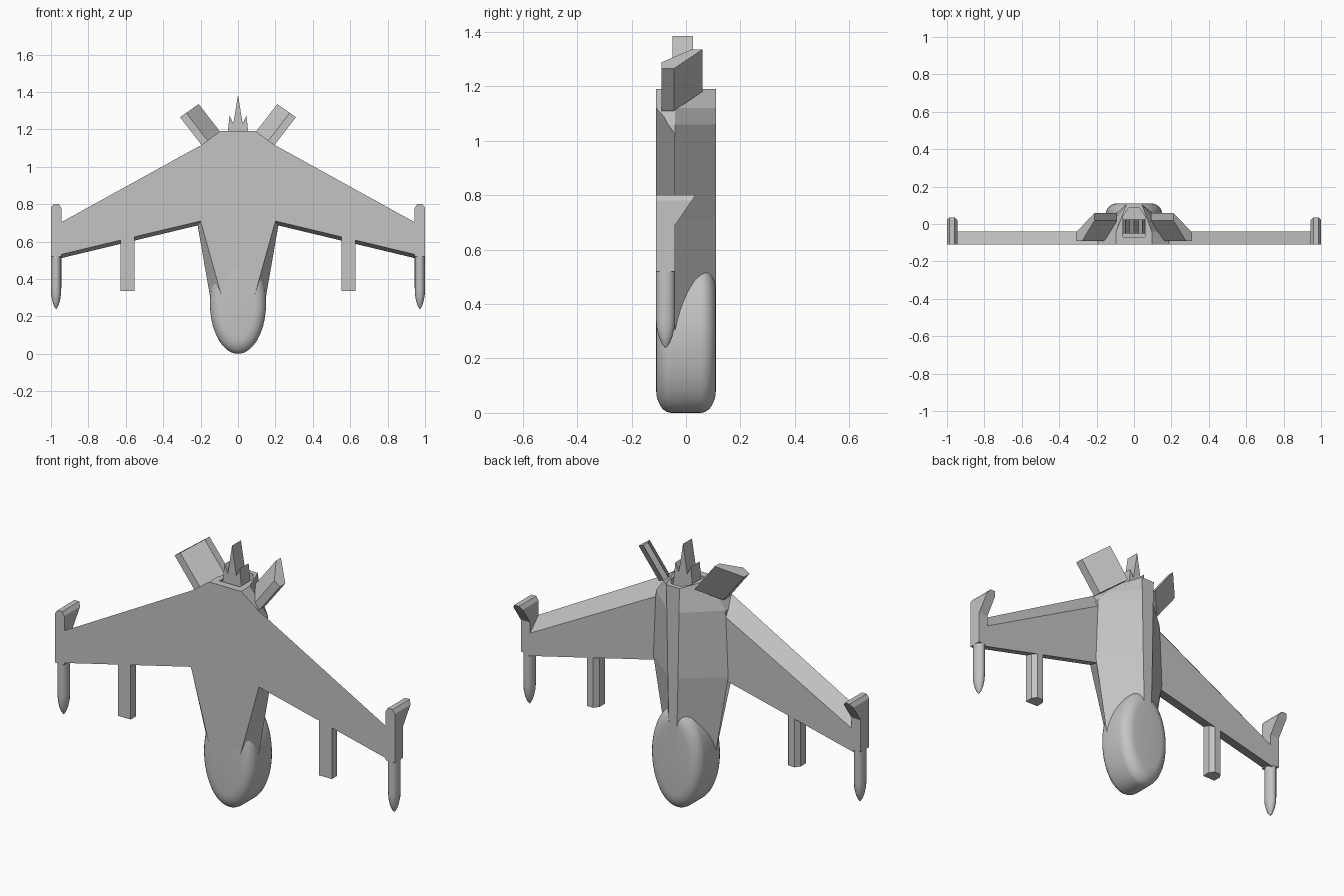
import bpy, bmesh, math

if "Cube" in bpy.data.objects:
    bpy.data.objects.remove(bpy.data.objects["Cube"], do_unlink=True)

# Single flat grey
grey = bpy.data.materials.new("plain_grey")
grey.use_nodes = True
colour = (0.55, 0.55, 0.55, 1)
grey.diffuse_color = colour
grey.node_tree.nodes["Principled BSDF"].inputs["Base Color"].default_value = colour


def loft(name, rings, smooth=False):
    """Skin a closed solid through rings that have equal point counts."""
    bm = bmesh.new()
    loops = [[bm.verts.new(p) for p in ring] for ring in rings]
    n = len(loops[0])
    for a, b in zip(loops, loops[1:]):
        for i in range(n):
            j = (i + 1) % n
            bm.faces.new((a[i], a[j], b[j], b[i]))
    bm.faces.new(loops[0])
    bm.faces.new(loops[-1])
    bmesh.ops.recalc_face_normals(bm, faces=bm.faces)
    mesh = bpy.data.meshes.new(name)
    bm.to_mesh(mesh)
    bm.free()
    mesh.materials.append(grey)
    obj = bpy.data.objects.new(name, mesh)
    bpy.context.collection.objects.link(obj)
    if smooth:
        bpy.ops.object.select_all(action='DESELECT')
        obj.select_set(True)
        bpy.context.view_layer.objects.active = obj
        bpy.ops.object.shade_smooth_by_angle(angle=math.radians(35))
    return obj


def oval(n, rx, ry):
    return [(rx * math.cos(math.tau * i / n), ry * math.sin(math.tau * i / n)) for i in range(n)]


# Nose: upright oval disc with rolled edges
BELLY, BACK, WING_TOP = -0.11, 0.11, -0.04
roll = 0.055
rings = []
for side, steps in ((-1, range(7)), (1, range(6, -1, -1))):
    for k in steps:
        t = math.pi / 2 * k / 6
        inset = 1 - math.sin(t)
        y = side * (BACK - roll * (1 - math.cos(t)))
        rings.append([(x, y, 0.27 + z) for x, z in
                      oval(56, 0.15 - 0.06 * inset, 0.27 - 0.085 * inset)])
loft("nose", rings, True)


# Fuselage: flat belly, sloped sides, narrow spine, recessed exhaust
def hull(z, belly, waist, spine):
    half = [(belly, BELLY), (waist, WING_TOP), (spine, BACK)]
    return [(x, y, z) for x, y in half] + [(-x, y, z) for x, y in reversed(half)]


def exhaust(z):
    half = [(0.06, -0.07), (0.06, 0.04), (0.03, 0.085)]
    return [(x, y, z) for x, y in half] + [(-x, y, z) for x, y in reversed(half)]


loft("fuselage", [hull(0.28, 0.08, 0.145, 0.02), hull(0.71, 0.2, 0.22, 0.03),
                  hull(1.06, 0.2, 0.205, 0.036), hull(1.12, 0.19, 0.16, 0.037),
                  hull(1.19, 0.095, 0.095, 0.04), exhaust(1.19), exhaust(1.15)])

# Exhaust spikes
spikes = [(0.06, 1.14), (0.045, 1.275), (0.025, 1.23), (0, 1.385)]
spikes += [(-x, z) for x, z in reversed(spikes[:-1])]
loft("exhaust_spikes", [[(x, y, z) for x, z in spikes] for y in (-0.05, 0.025)])

for s, side in ((1, "left"), (-1, "right")):
    # Wing with bevelled leading and trailing edges
    def wing_section(x, lead, trail, slope):
        return [(s * x, BELLY, lead), (s * x, BELLY, trail),
                (s * x, WING_TOP, trail - slope), (s * x, WING_TOP, lead - 0.02)]
    loft(side + "_wing", [wing_section(0.15, 0.722, 1.142, 0.087),
                          wing_section(0.96, 0.528, 0.695, 0.07)])

    # Wing tip pod with pointed front
    pod = [(0.24, 0.08), (0.255, 0.42), (0.28, 0.72), (0.315, 0.95), (0.35, 1), (0.72, 1)]
    loft(side + "_tip_pod", [[(s * (0.9725 + x), -0.075 + y, z) for x, y in
                              oval(16, 0.0275 * k, 0.035 * k)] for z, k in pod], True)

    # Swept tip fin
    fin = [(0.52, 0.0275, WING_TOP), (0.69, 0.0275, WING_TOP),
           (0.78, 0.0275, 0.022), (0.8, 0.014, 0.035)]
    loft(side + "_tip_fin", [[(s * (0.9725 + w), BELLY, z), (s * (0.9725 + w), y, z),
                              (s * (0.9725 - w), y, z), (s * (0.9725 - w), BELLY, z)]
                             for z, w, y in fin])

    # Gun under the wing leading edge
    gun = [(-0.0375, BELLY), (0.0375, BELLY), (0.0375, -0.065),
           (0.018, WING_TOP), (-0.018, WING_TOP), (-0.0375, -0.065)]
    loft(side + "_gun", [[(s * (0.592 + x), y, z) for x, y in gun] for z in (0.335, 0.68)])

    # Canted tail fin, swept up and outward
    tail = [(0, -0.09), (0, -0.045), (1, 0.06), (1, 0.02), (0.33, -0.09)]
    loft(side + "_tail_fin", [[(s * (x - 0.1 * t), y, z + 0.07 * t) for t, y in tail]
                              for x, z in ((0.19, 1.11), (0.31, 1.265))])
